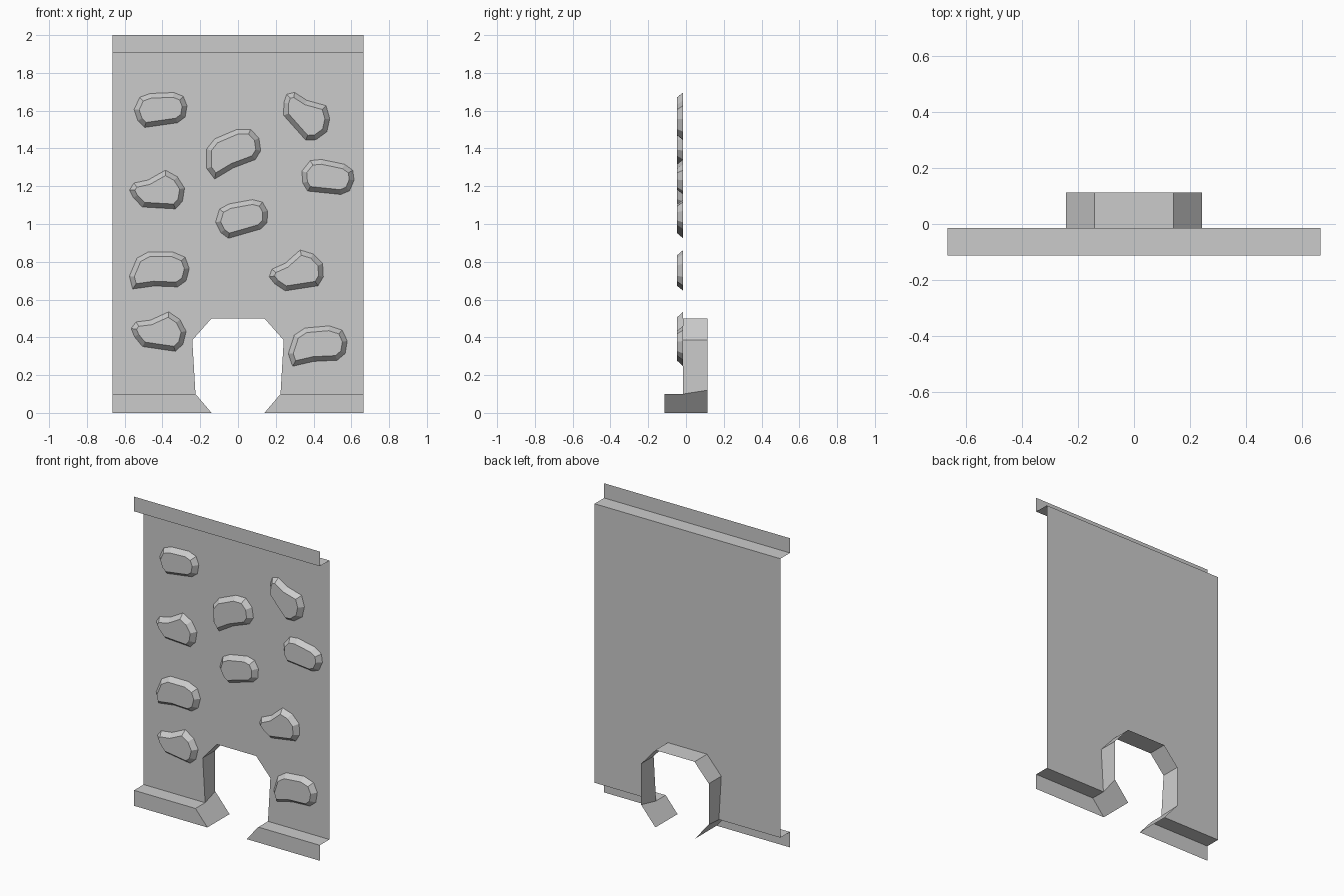
import bpy, bmesh
from math import radians
from mathutils import Matrix

if "Cube" in bpy.data.objects:
    bpy.data.objects.remove(bpy.data.objects["Cube"])

W, PANEL_Y, FRONT, BACK = 0.665, -0.015, -0.113, 0.113
LOW, HIGH, TOP = 0.1, 1.905, 2.0
# right half of the doorway outline (x, z), bottom to top
ARCH = [(0.14, 0.0), (0.225, LOW), (0.242, 0.385), (0.14, 0.5)]


def sheet(name, polys):
    """Open sheet object from polygons given as 3D point lists."""
    bm = bmesh.new()
    for poly in polys:
        bm.faces.new([bm.verts.new(p) for p in poly])
    bmesh.ops.remove_doubles(bm, verts=bm.verts[:], dist=1e-4)
    me = bpy.data.meshes.new(name)
    bm.to_mesh(me)
    bm.free()
    ob = bpy.data.objects.new(name, me)
    bpy.context.collection.objects.link(ob)
    return ob


def both_sides(polys):
    """Add x-mirrored copies with winding reversed."""
    return polys + [[(-x, y, z) for x, y, z in reversed(p)] for p in polys]


# main wall panel with the doorway notch
right = [(x, PANEL_Y, z) for x, z in ARCH[1:]]
left = [(-x, y, z) for x, y, z in right]
sheet("wall_panel", [[(-W, PANEL_Y, LOW)] + left + right[::-1] +
                     [(W, PANEL_Y, LOW), (W, PANEL_Y, HIGH), (-W, PANEL_Y, HIGH)]])

# top ledge and upright rim
sheet("top_rim", [
    [(-W, FRONT, HIGH), (W, FRONT, HIGH), (W, PANEL_Y, HIGH), (-W, PANEL_Y, HIGH)],
    [(-W, FRONT, HIGH), (W, FRONT, HIGH), (W, FRONT, TOP), (-W, FRONT, TOP)]])

# base step, either side of the doorway
(x0, _), (x1, _), (x2, z2), (x3, z3) = ARCH
sheet("base_step", both_sides([
    [(x1, FRONT, LOW), (W, FRONT, LOW), (W, PANEL_Y, LOW), (x1, PANEL_Y, LOW)],
    [(x0, FRONT, 0), (W, FRONT, 0), (W, FRONT, LOW), (x1, FRONT, LOW)]]))

# doorway lining: sloped foot, side wall, chamfer, then ceiling
heel = (x2, BACK, 0.12)
sheet("doorway_lining", both_sides([
    [(x0, FRONT, 0), (x1, FRONT, LOW), (x1, PANEL_Y, LOW), heel, (x0, BACK, 0)],
    [(x1, PANEL_Y, LOW), (x2, PANEL_Y, z2), (x2, BACK, z2), heel],
    [(x2, PANEL_Y, z2), (x3, PANEL_Y, z3), (x3, BACK, z3), (x2, BACK, z2)]]) +
    [[(x3, PANEL_Y, z3), (-x3, PANEL_Y, z3), (-x3, BACK, z3), (x3, BACK, z3)]])

# three stone outlines, clockwise from the upper left
OVAL = [(-.11, .065), (-.055, .085), (.07, .09), (.12, .07), (.14, .02),
        (.13, -.04), (.09, -.07), (-.085, -.095), (-.12, -.06), (-.14, 0)]
LOAF = [(-.12, .065), (-.06, .098), (.07, .098), (.135, .07), (.157, .01),
        (.14, -.055), (.095, -.087), (-.03, -.082), (-.143, -.098), (-.16, -.03)]
BEAN = [(-.125, .037), (-.05, .053), (.042, .105), (.105, .07), (.143, .01),
        (.132, -.06), (.095, -.1), (-.08, -.09), (-.127, -.042), (-.148, 0)]


def stone(name, outline, x, z, angle):
    """Raised stone: outline face inset and pushed forward, back left open."""
    bm = bmesh.new()
    face = bm.faces.new([bm.verts.new((px, 0, pz)) for px, pz in reversed(outline)])
    bm.normal_update()
    bmesh.ops.inset_individual(bm, faces=[face], thickness=0.025, use_even_offset=True)
    bmesh.ops.translate(bm, verts=face.verts[:], vec=(0, -0.032, 0))
    bmesh.ops.transform(bm, verts=bm.verts[:], matrix=Matrix.Translation((x, PANEL_Y, z))
                        @ Matrix.Rotation(radians(-angle), 4, 'Y'))
    me = bpy.data.meshes.new(name)
    bm.to_mesh(me)
    bm.free()
    bpy.context.collection.objects.link(bpy.data.objects.new(name, me))


# scattered stones: outline, x, z, turn (counter-clockwise from the front)
STONES = [(OVAL, -.41, 1.606, 0), (OVAL, .474, 1.246, -14), (OVAL, .02, 1.03, 8),
          (LOAF, -.415, .754, 0), (LOAF, .423, .357, 5), (LOAF, -.03, 1.384, 23),
          (BEAN, -.426, 1.18, 0), (BEAN, -.418, .434, -5), (BEAN, .31, .751, 12),
          (BEAN, .362, 1.582, -45)]
for i, args in enumerate(STONES, 1):
    stone(f"stone_{i}", *args)
